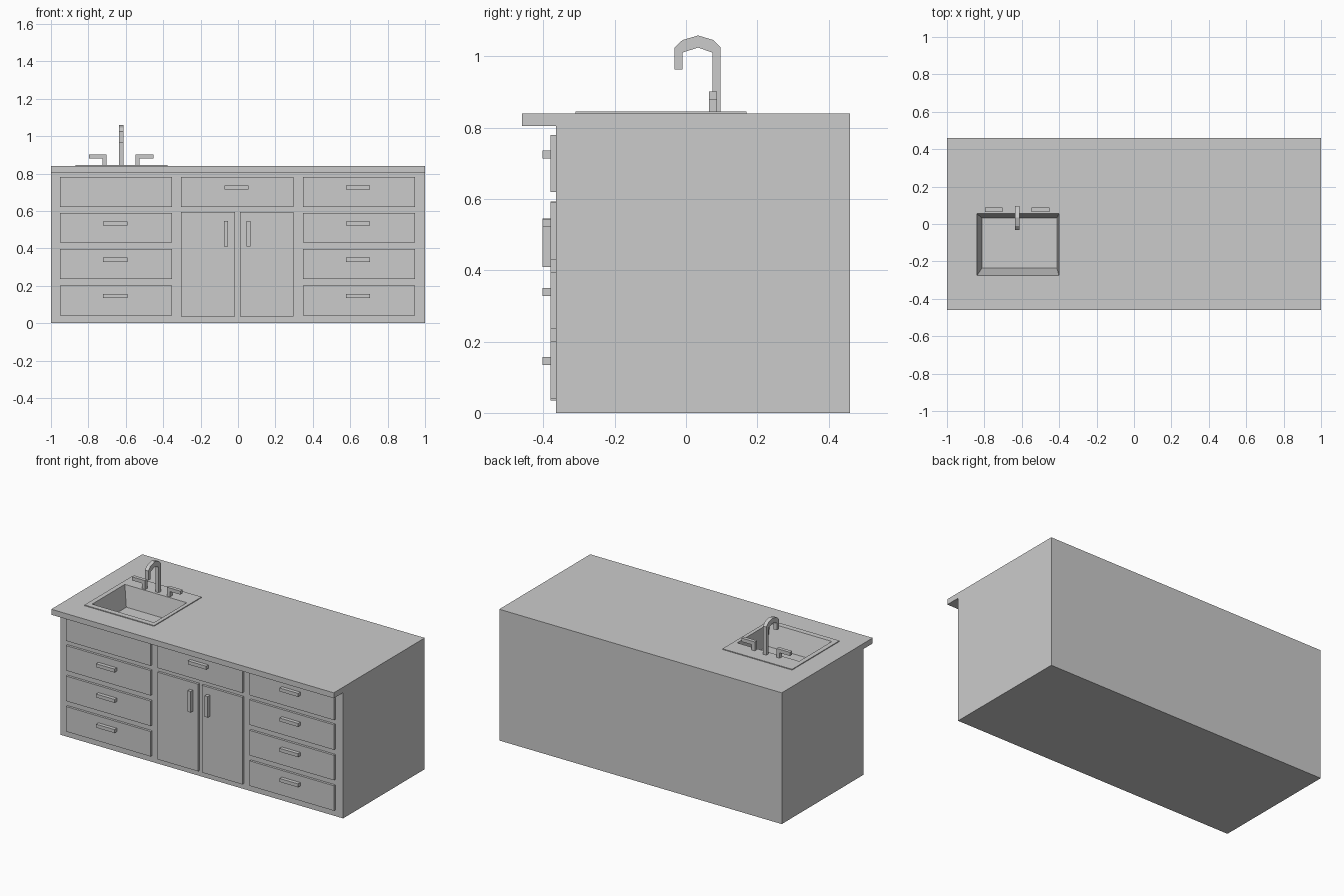
import bpy
import bmesh
from mathutils import Vector

default = bpy.data.objects.get("Cube")
if default:
    bpy.data.objects.remove(default, do_unlink=True)

GREY = (0.6, 0.6, 0.6, 1)
grey = bpy.data.materials.new("plain_grey")
grey.use_nodes = True
grey.diffuse_color = GREY
grey.node_tree.nodes["Principled BSDF"].inputs["Base Color"].default_value = GREY


def finish(name, bm):
    bmesh.ops.recalc_face_normals(bm, faces=bm.faces)
    mesh = bpy.data.meshes.new(name)
    bm.to_mesh(mesh)
    bm.free()
    mesh.materials.append(grey)
    obj = bpy.data.objects.new(name, mesh)
    bpy.context.collection.objects.link(obj)
    return obj


def extrude(name, points, direction):
    """Solid made by sweeping a flat outline along a vector."""
    bm = bmesh.new()
    face = bm.faces.new([bm.verts.new(p) for p in points])
    swept = bmesh.ops.extrude_face_region(bm, geom=[face], use_keep_orig=True)
    new = [v for v in swept["geom"] if isinstance(v, bmesh.types.BMVert)]
    bmesh.ops.translate(bm, verts=new, vec=direction)
    return finish(name, bm)


def side_profile(name, outline, x0, x1):
    return extrude(name, [(x0, y, z) for y, z in outline], Vector((x1 - x0, 0, 0)))


def box(name, x, y, z):
    outline = [(y[0], z[0]), (y[1], z[0]), (y[1], z[1]), (y[0], z[1])]
    return side_profile(name, outline, *x)


def cut(target, cutter):
    mod = target.modifiers.new("opening", "BOOLEAN")
    mod.operation = "DIFFERENCE"
    mod.solver = "EXACT"
    mod.object = cutter
    bpy.context.view_layer.objects.active = target
    bpy.ops.object.modifier_apply(modifier=mod.name)


BACK, FACE, LIP, TOP = 0.46, -0.365, -0.46, 0.84

# Cabinet body with the overhanging counter edge
cabinet = side_profile("cabinet_and_counter", [
    (FACE, 0), (BACK, 0), (BACK, TOP), (LIP, TOP), (LIP, 0.805), (FACE, 0.805)], -1, 1)

# Sink rim plate
rim = box("sink_rim", (-0.87, -0.377), (-0.31, 0.17), (TOP, TOP + 0.005))

# Tapered basin cut through the rim and into the counter
BASIN_TOP, BASIN_FLOOR = 0.86, 0.715
bm = bmesh.new()
rings = []
for z, (x0, x1), (y0, y1) in [(BASIN_FLOOR, (-0.813, -0.412), (-0.236, 0.032)),
                              (BASIN_TOP, (-0.843, -0.4), (-0.28, 0.058))]:
    rings.append([bm.verts.new(p) for p in
                  [(x0, y0, z), (x1, y0, z), (x1, y1, z), (x0, y1, z)]])
for ring in rings:
    bm.faces.new(ring)
for i in range(4):
    j = (i + 1) % 4
    bm.faces.new([rings[0][i], rings[0][j], rings[1][j], rings[1][i]])
basin = finish("basin_cutter", bm)
basin.hide_render = True
for part in (cabinet, rim):
    cut(part, basin)
bpy.data.objects.remove(basin, do_unlink=True)

# Drawer fronts, doors and handles
PANEL = (-0.38, FACE)
PULL = (-0.403, -0.38)
ROWS = [(0.04, 0.2), (0.235, 0.395), (0.43, 0.59), (0.62, 0.78)]
PULL_HEIGHTS = [0.146, 0.339, 0.533, 0.725]


def drawer(name, x, row, pull_x=None):
    box(name + "_front", x, PANEL, ROWS[row])
    if pull_x is not None:
        z = PULL_HEIGHTS[row]
        box(name + "_handle", (pull_x - 0.065, pull_x + 0.065), PULL, (z - 0.011, z + 0.011))


for row in range(4):
    # The top front beside the sink is a fixed panel without a handle
    drawer(f"right_drawer_{row}", (-0.952, -0.353), row, -0.657 if row < 3 else None)
    drawer(f"left_drawer_{row}", (0.347, 0.946), row, 0.642)
drawer("centre_drawer", (-0.305, 0.297), 3, -0.008)

for side, x, pull_x in [("right", (-0.305, -0.016), -0.064), ("left", (0.01, 0.297), 0.057)]:
    box(side + "_door", x, PANEL, (0.035, 0.593))
    box(side + "_door_handle", (pull_x - 0.011, pull_x + 0.011), PULL, (0.41, 0.545))

# Faucet spout: a square tube bent into a faceted hook
TAP_X, DECK = -0.625, TOP + 0.005
side_profile("faucet_spout", [
    (0.097, DECK), (0.097, 1.025), (0.077, 1.046), (0.034, 1.059), (-0.01, 1.046),
    (-0.032, 1.025), (-0.032, 0.964), (-0.01, 0.964), (-0.01, 1.011),
    (0.034, 1.025), (0.074, 1.011), (0.074, DECK)], TAP_X - 0.012, TAP_X + 0.012)

# Pair of L-shaped tap levers
for side, s in (("right", -1), ("left", 1)):
    outline = [(0.077, DECK), (0.099, DECK), (0.099, 0.879),
               (0.172, 0.879), (0.172, 0.902), (0.077, 0.902)]
    extrude(side + "_tap_lever", [(TAP_X + s * x, 0.064, z) for x, z in outline],
            Vector((0, 0.023, 0)))
